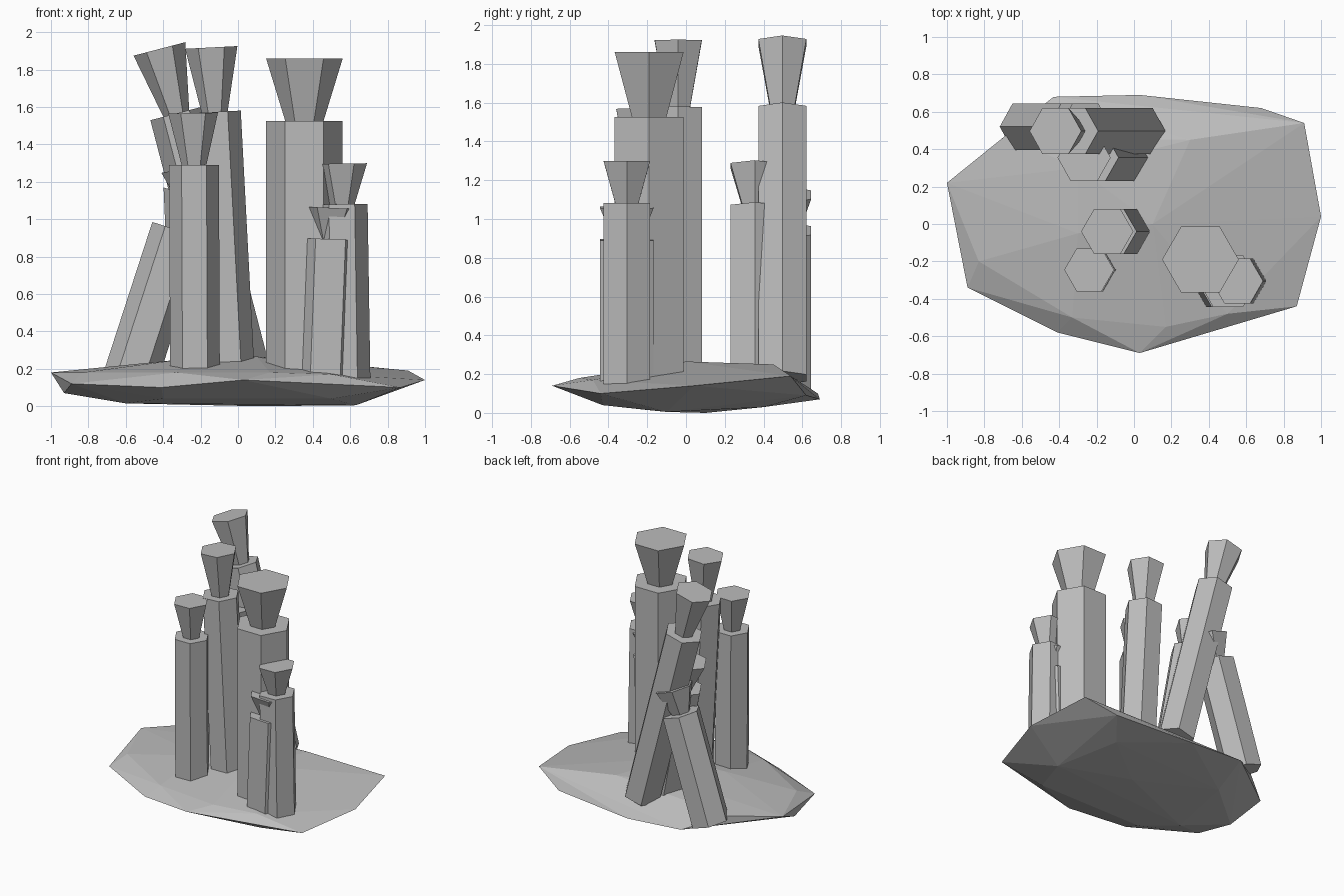
import bpy
import bmesh
from math import pi
from mathutils import Matrix, Vector

if "Cube" in bpy.data.objects:
    bpy.data.objects.remove(bpy.data.objects["Cube"], do_unlink=True)

stone = bpy.data.materials.new("grey_stone")
stone.use_nodes = True
GREY = (0.5, 0.5, 0.5, 1)
stone.diffuse_color = GREY
stone.node_tree.nodes["Principled BSDF"].inputs["Base Color"].default_value = GREY


def finish(bm, name):
    bmesh.ops.recalc_face_normals(bm, faces=bm.faces)
    mesh = bpy.data.meshes.new(name)
    bm.to_mesh(mesh)
    bm.free()
    mesh.materials.append(stone)
    obj = bpy.data.objects.new(name, mesh)
    bpy.context.collection.objects.link(obj)
    return obj


def hexagon_frustum(name, start, end, r_start, r_end):
    """Six sided frustum along the line from start to end, corners towards +-x."""
    axis = end - start
    bm = bmesh.new()
    bmesh.ops.create_cone(bm, cap_ends=True, segments=6, radius1=r_start,
                          radius2=r_end, depth=axis.length)
    bmesh.ops.rotate(bm, verts=bm.verts, matrix=Matrix.Rotation(pi / 2, 3, "Z"))
    turn = Vector((0, 0, 1)).rotation_difference(axis).to_matrix().to_4x4()
    bm.transform(Matrix.Translation((start + end) / 2) @ turn)
    return finish(bm, name)


def pillar(name, y, radius, foot, neck, crown):
    """Shaft from foot to neck, flared head from neck to crown, given as (x, z)."""
    foot, neck, crown = (Vector((x, y, z)) for x, z in (foot, neck, crown))
    hexagon_frustum(name + "_shaft", foot, neck, radius, radius)
    hexagon_frustum(name + "_head", neck, crown, radius * 0.5, radius)


# Faceted rock slab
rim = [(-1, .22, .18), (-.93, -.03, .07), (-.89, -.34, .12), (-.41, -.58, .1),
       (.03, -.69, .14), (.87, -.44, .1), (1, .04, .14), (.91, .54, .19),
       (.68, .62, .09), (.03, .69, .07), (-.43, .68, .1), (-.69, .47, .2)]
upper = [(-.83, -.2, .18), (-.33, -.5, .18), (.17, -.55, .18), (.5, -.48, .17),
         (.1, 0, .265), (.3, .45, .25), (-.3, .3, .25), (-.3, -.05, .25)]
lower = [(-.6, -.2, .015), (.63, -.1, .005), (.1, .1, 0), (-.5, .35, .03),
         (.5, .4, .03), (-.4, -.43, .04), (.5, -.43, .04)]
bm = bmesh.new()
for point in rim + upper + lower:
    bm.verts.new(point)
hull = bmesh.ops.convex_hull(bm, input=bm.verts)
loose = [v for v in bm.verts if not v.link_faces]
bmesh.ops.delete(bm, geom=loose, context="VERTS")
finish(bm, "rock_base")

# Upright and leaning hexagonal pillars
pillar("wide_pillar", -.19, .205, (.355, .12), (.355, 1.525), (.355, 1.86))
pillar("front_left_pillar", -.305, .138, (.57, .12), (.555, 1.08), (.552, 1.297))
pillar("short_pillar", -.305, .16, (.465, .12), (.495, .893), (.503, 1.06))
pillar("front_right_pillar", -.245, .133, (-.23, .15), (-.235, 1.29), (-.24, 1.567))
pillar("middle_pillar", -.04, .14, (-.05, .15), (-.125, 1.573), (-.143, 1.918))
pillar("tall_leaning_pillar", .497, .143, (.03, .18), (-.33, 1.565), (-.42, 1.91))
pillar("back_right_pillar", .52, .145, (-.58, .14), (-.32, .94), (-.26, 1.125))
pillar("inner_leaning_pillar", .355, .145, (-.06, .18), (-.225, 1.06), (-.267, 1.275))
